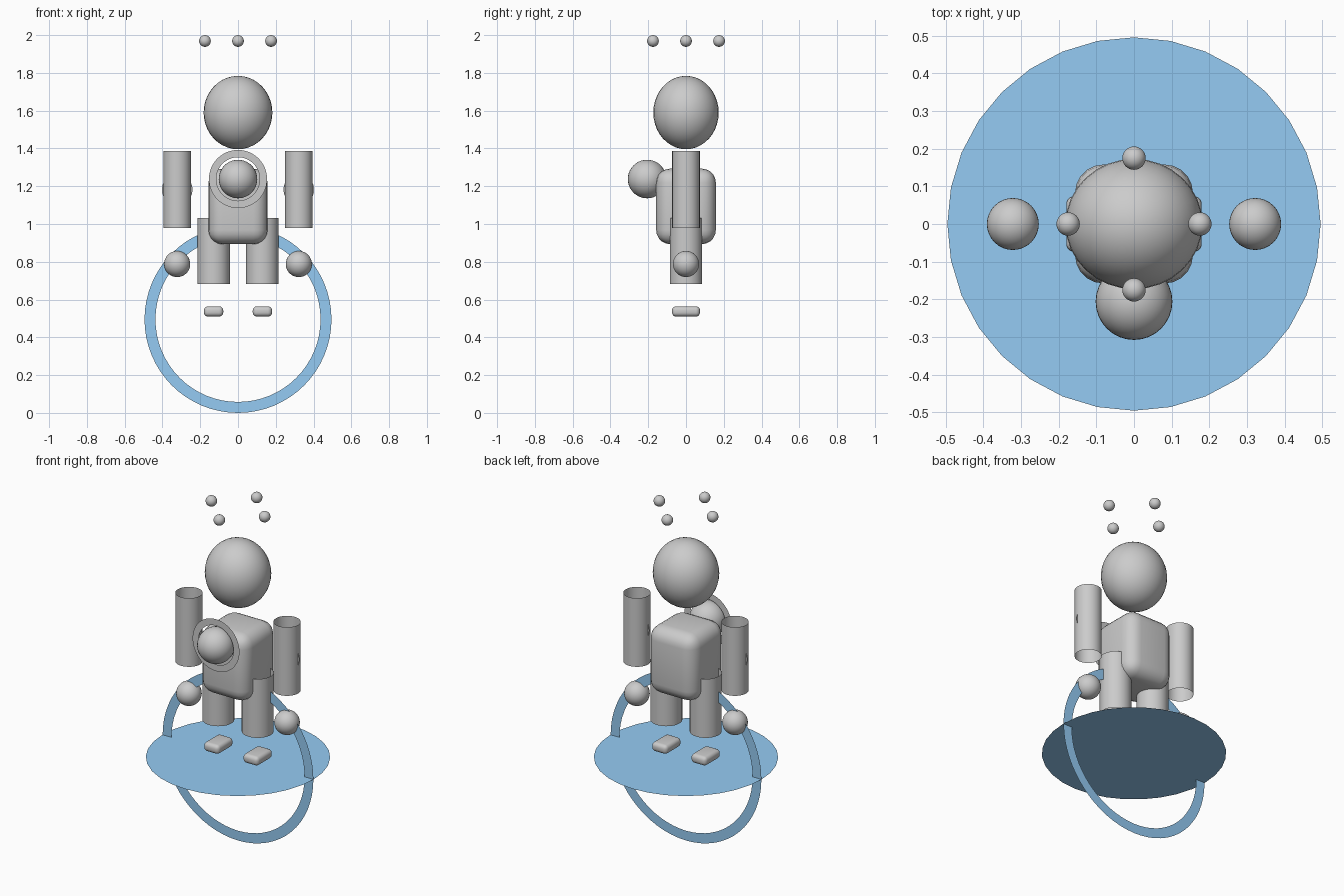
import bpy, bmesh
from math import cos, sin, tau, radians
from mathutils import Matrix

if "Cube" in bpy.data.objects:
    bpy.data.objects.remove(bpy.data.objects["Cube"])

blue = bpy.data.materials.new("blue")
blue.diffuse_color = (0.3, 0.6, 0.9, 1)
blue.use_nodes = True
blue.node_tree.nodes["Principled BSDF"].inputs["Base Color"].default_value = blue.diffuse_color


def add(name, bm, loc, mat=None, smooth=True):
    bmesh.ops.recalc_face_normals(bm, faces=bm.faces[:])
    me = bpy.data.meshes.new(name)
    bm.to_mesh(me)
    bm.free()
    ob = bpy.data.objects.new(name, me)
    bpy.context.collection.objects.link(ob)
    ob.location = loc
    if mat:
        me.materials.append(mat)
    if smooth:
        bpy.ops.object.select_all(action='DESELECT')
        ob.select_set(True)
        bpy.context.view_layer.objects.active = ob
        bpy.ops.object.shade_smooth_by_angle(angle=radians(35))
    return ob


def ball(name, loc, rx, ry=None, rz=None):
    bm = bmesh.new()
    bmesh.ops.create_uvsphere(bm, u_segments=32, v_segments=20, radius=1,
                              matrix=Matrix.Diagonal((rx, ry or rx, rz or rx, 1)))
    return add(name, bm, loc)


def tube(name, loc, r, h):
    # open-ended cylinder wall
    bm = bmesh.new()
    bmesh.ops.create_cone(bm, cap_ends=False, segments=32, radius1=r, radius2=r, depth=h)
    return add(name, bm, loc)


def flat_ring(name, loc, outer, inner, mat=None, n=64):
    # flat annulus facing the front
    bm = bmesh.new()
    loops = [[bm.verts.new((r * cos(tau * i / n), 0, r * sin(tau * i / n))) for i in range(n)]
             for r in (outer, inner)]
    for i in range(n):
        j = (i + 1) % n
        bm.faces.new((loops[0][i], loops[0][j], loops[1][j], loops[1][i]))
    return add(name, bm, loc, mat, False)


def rounded_box(name, loc, size, r):
    bm = bmesh.new()
    bmesh.ops.create_cube(bm, size=1, matrix=Matrix.Diagonal((*size, 1)))
    bmesh.ops.bevel(bm, geom=bm.edges[:], offset=r, segments=5, profile=0.5, affect='EDGES')
    return add(name, bm, loc)


# Floating disc and large upright ring
bm = bmesh.new()
bmesh.ops.create_circle(bm, cap_ends=True, segments=32, radius=0.496)
add("base_disc", bm, (0, 0, 0.495), blue, False)
flat_ring("large_ring", (0, 0, 0.495), 0.495, 0.437, blue)

# Head and torso
ball("head", (0, 0, 1.59), 0.182, 0.173, 0.194)
rounded_box("torso", (0, 0, 1.093), (0.313, 0.316, 0.40), 0.075)

# Chest orb with its rim
ball("chest_orb", (0, -0.206, 1.238), 0.102)
flat_ring("chest_rim", (0, -0.206, 1.238), 0.154, 0.115)

# Limbs, mirrored left and right
for side, s in (("left", -1), ("right", 1)):
    tube(side + "_arm", (s * 0.322, 0, 1.182), 0.073, 0.407)
    flat_ring(side + "_arm_band", (s * 0.322, 0, 1.182), 0.081, 0.06)
    ball(side + "_hand", (s * 0.322, 0, 0.788), 0.069)
    tube(side + "_leg", (s * 0.129, 0, 0.858), 0.086, 0.349)
    rounded_box(side + "_foot", (s * 0.129, 0, 0.537), (0.102, 0.148, 0.054), 0.022)

# Four crown beads above the head
for i in range(4):
    ball(f"crown_bead_{i + 1}", (0.175 * cos(tau * i / 4), 0.175 * sin(tau * i / 4), 1.969), 0.031)
